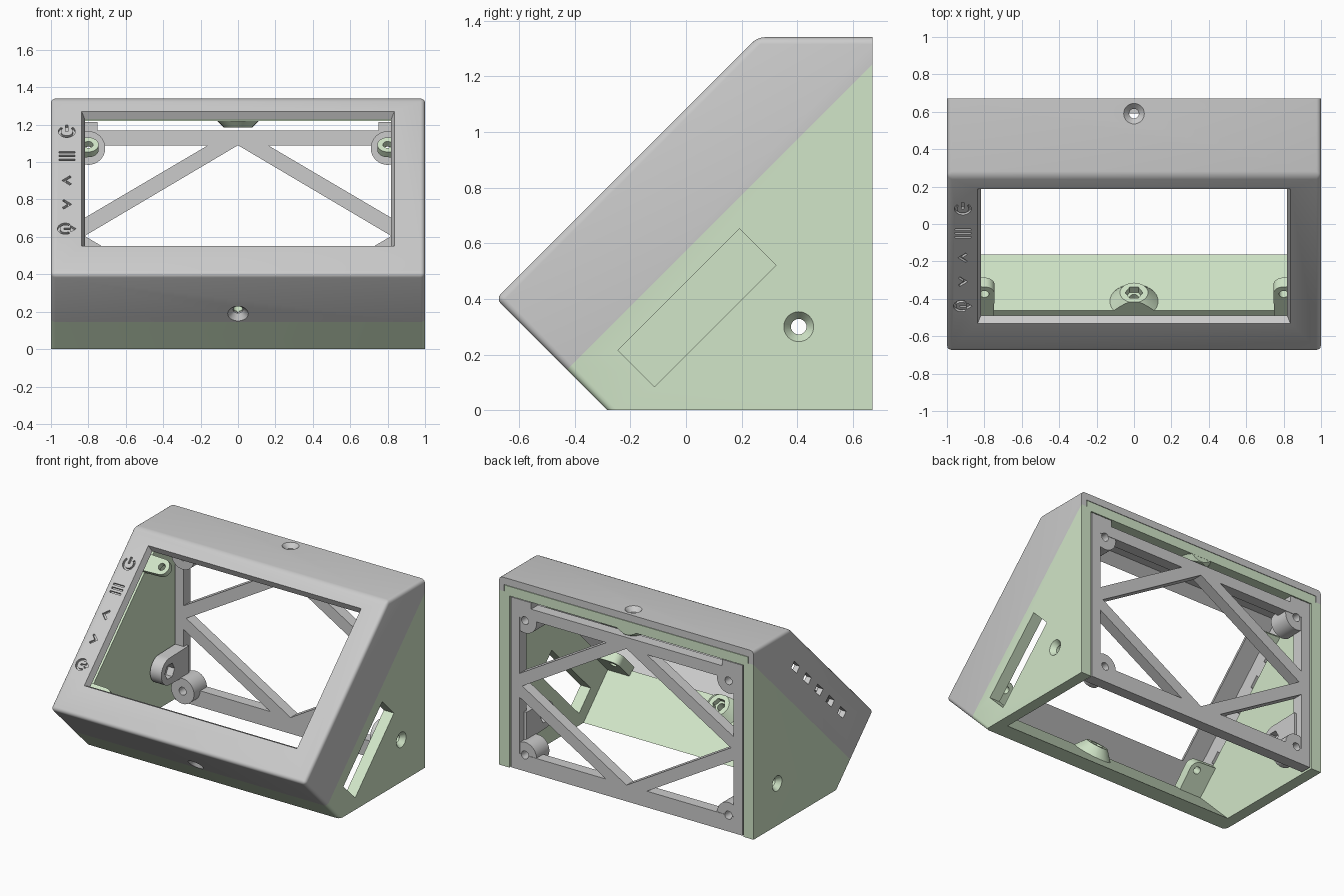
import bpy, bmesh
from math import pi, cos, sin, sqrt
from mathutils import Matrix, Vector

if "Cube" in bpy.data.objects:
    bpy.data.objects.remove(bpy.data.objects["Cube"])

R2 = sqrt(2)
WORLD = Matrix.Identity(4)
TILT = Matrix.Rotation(pi / 4, 4, 'X')          # local (x, s up the face, n out of the face)
BACK = Matrix.Rotation(pi / 2, 4, 'X')          # local (x, z, -y)
SIDE = Matrix(((0, 0, 1, 0), (1, 0, 0, 0), (0, 1, 0, 0), (0, 0, 0, 1)))  # local (y, z, x)


def finish(bm, name, m):
    bmesh.ops.transform(bm, matrix=m, verts=bm.verts)
    bmesh.ops.recalc_face_normals(bm, faces=bm.faces)
    me = bpy.data.meshes.new(name)
    bm.to_mesh(me)
    bm.free()
    ob = bpy.data.objects.new(name, me)
    bpy.context.collection.objects.link(ob)
    return ob


def hull(pts, m=WORLD, name="helper"):
    bm = bmesh.new()
    for p in pts:
        bm.verts.new(p)
    bmesh.ops.convex_hull(bm, input=bm.verts)
    bmesh.ops.dissolve_limit(bm, angle_limit=0.01, verts=bm.verts, edges=bm.edges)
    return finish(bm, name, m)


def box(a, b, m=WORLD):
    return hull([(x, y, z) for x in (a[0], b[0]) for y in (a[1], b[1]) for z in (a[2], b[2])], m)


def ring(c, axis, r, n=32):
    q = Vector(axis).to_track_quat('Z', 'Y')
    return [Vector(c) + q @ Vector((r * cos(2 * pi * i / n), r * sin(2 * pi * i / n), 0)) for i in range(n)]


def cone(p0, p1, r0, r1, n=32, m=WORLD):
    axis = Vector(p1) - Vector(p0)
    return hull(ring(p0, axis, r0, n) + ring(p1, axis, r1, n), m)


def prism(pts, m, d0, d1, name="helper", bevel=0.0):
    bm = bmesh.new()
    f = bm.faces.new([bm.verts.new((p[0], p[1], d0)) for p in pts])
    ext = bmesh.ops.extrude_face_region(bm, geom=[f])['geom']
    for v in ext:
        if isinstance(v, bmesh.types.BMVert):
            v.co.z = d1
    bmesh.ops.recalc_face_normals(bm, faces=bm.faces)
    if bevel:   # leave the open back and bottom rims sharp
        es = [e for e in bm.edges if not (all(v.co.x > 0.66 for v in e.verts)
                                          or all(v.co.y < 0.01 for v in e.verts))]
        bmesh.ops.bevel(bm, geom=es, offset=bevel, segments=4, profile=0.5, affect='EDGES')
    return finish(bm, name, m)


def boolean(a, b, op='DIFFERENCE'):
    mod = a.modifiers.new("b", 'BOOLEAN')
    mod.operation, mod.object, mod.solver = op, b, 'EXACT'
    bpy.context.view_layer.objects.active = a
    bpy.ops.object.modifier_apply(modifier=mod.name)
    bpy.data.objects.remove(b)


def profile(d, n, zt, yb, zb):
    k, c = -0.283 + d * R2, n * R2
    return [(k - zb, zb), ((k - c) / 2, (k + c) / 2), (zt - c, zt), (yb, zt), (yb, zb)]


# grey front bezel
OUTER = profile(0, 0.766, 1.34, 0.67, 0)
bezel = prism(OUTER, SIDE, -1, 1, "front_bezel", 0.025)
boolean(bezel, box((-2, -3, -3), (2, 3, 0.405), TILT))
boolean(bezel, prism(profile(0.04, 0.722, 1.29, 0.8, -0.2), SIDE, -0.96, 0.96))
# window with sloping rim
boolean(bezel, hull([(sx * (0.81 + e), 0.523 + ss * (0.483 + e), n) for sx in (-1, 1) for ss in (-1, 1)
                     for e, n in ((0, 0.70), (0, 0.724), (0.028, 0.77))], TILT))

# green rear body with inner lip
body = prism(OUTER, SIDE, -1, 1, "rear_body", 0.025)
boolean(body, box((-2, -3, 0.405), (2, 3, 3), TILT))
LIP = 0.54
lip = prism(profile(0.043, LIP, 1.287, 0.67, 0), SIDE, -0.957, 0.957)
boolean(body, lip, 'UNION')
boolean(body, prism(profile(0.085, 0.75, 1.22, 0.8, -0.2), SIDE, -0.92, 0.92))

# cable slot in the right wall
boolean(body, box((0.8, -0.02, 0.14), (1.1, 0.597, 0.325), TILT))

# display mounting tabs: flat at the top, braced to the front wall at the bottom
for sx in (-1, 1):
    for s in (0.04, 0.976):
        low = s < 0.5
        edge = [(0.8 + 0.055 * cos(a * pi / 12), s + 0.055 * sin(a * pi / 12)) for a in range(6, 19)]
        edge += [(0.935, s - 0.06), (0.935, s + 0.06)]
        if low:
            edge += [(0.75, -0.125), (0.935, -0.125)]
        pts = [(sx * x, t, n) for x, t in edge for n in (0.50 if low else 0.53, 0.57)]
        boolean(body, hull(pts, TILT), 'UNION')
        boolean(body, cone((sx * 0.8, s, 0.3), (sx * 0.8, s, 0.6), 0.025, 0.025, 20, TILT))

# screw bosses, lower front and top
D = Vector((0, 1, 1)) / R2
F = Vector((0, -0.473, 0.19))
boss = cone(F + D * 0.06, F + D * 0.15, 0.15, 0.075)
boolean(boss, box((-1, -1, LIP), (1, 1, 2), TILT))
boolean(body, boss, 'UNION')
boolean(body, cone(F + D * 0.11, F + D * 0.2, 0.047, 0.047, 6))
boss = cone((0, 0.59, 1.25), (0, 0.59, 1.185), 0.14, 0.075)
boolean(boss, box((-1, 0.669, 0), (1, 1, 2)))
boolean(body, boss, 'UNION')

# screw holes with countersinks
T = Vector((0, 0.59, 1.34))
for p, d in ((F, D), (T, Vector((0, 0, -1)))):
    for ob in (bezel, body):
        boolean(ob, cone(p - d * 0.1, p + d * 0.25, 0.026, 0.026, 24))
    boolean(bezel, cone(p - d * 0.005, p + d * 0.03, 0.06, 0.026))
for sx in (-1, 1):
    boolean(body, cone((sx * 0.85, 0.405, 0.3), (sx * 1.1, 0.405, 0.3), 0.028, 0.028, 24))
    boolean(body, cone((sx * 1.003, 0.405, 0.3), (sx * 0.965, 0.405, 0.3), 0.056, 0.028))

# button slots in the left wall
ICONS = [0.88, 0.695, 0.51, 0.33, 0.145]
for s in ICONS:
    boolean(bezel, box((-1.1, s - 0.042, 0.575), (-0.9, s + 0.042, 0.625), TILT))


# engraved control symbols
def engrave(pts, s):
    boolean(bezel, prism([(x - 0.915, s + t) for x, t in pts], TILT, 0.75, 0.8))


def slot(x0, x1, t0, t1, s):
    engrave([(x0, t0), (x1, t0), (x1, t1), (x0, t1)], s)


def arc(r, a0, a1, s, w=0.013, dx=0):
    an = [a0 + (a1 - a0) * i / 20 for i in range(21)]
    engrave([(dx + q * cos(a), q * sin(a)) for q, seq in ((r, an), (r - w, an[::-1])) for a in seq], s)


arc(0.045, 0.75 * pi, 2.25 * pi, ICONS[0])
slot(-0.007, 0.007, 0, 0.047, ICONS[0])
for e in (-0.028, 0, 0.028):
    slot(-0.043, 0.043, e - 0.006, e + 0.006, ICONS[1])
for s, k in ((ICONS[2], 1), (ICONS[3], -1)):
    engrave([(k * x, t) for x, t in ((-0.026, 0), (0.016, 0.036), (0.024, 0.025), (-0.004, 0),
                                     (0.024, -0.025), (0.016, -0.036))], s)
arc(0.042, 0.3 * pi, 1.7 * pi, ICONS[4], dx=-0.008)
engrave([(-0.014, 0.006), (0.02, 0.006), (0.02, 0.024), (0.05, 0), (0.02, -0.024),
         (0.02, -0.006), (-0.014, -0.006)], ICONS[4])

# grey back plate with diamond bracing
outline = [(-0.91, 0.005), (0.91, 0.005), (0.91, 1.215), (0.75, 1.215), (0.75, 1.17),
           (-0.75, 1.17), (-0.75, 1.215), (-0.91, 1.215)]
plate = prism(outline, BACK, -0.668, -0.59, "back_plate")
boolean(plate, prism([(0, 1.09), (0.82, 0.605), (0, 0.12), (-0.82, 0.605)], BACK, -0.8, -0.4))
for sx in (-1, 1):
    for sz in (-1, 1):
        tri = [(sx * x, 0.605 + sz * z) for x, z in ((0.16, 0.485), (0.84, 0.085), (0.84, 0.485))]
        boolean(plate, prism(tri, BACK, -0.8, -0.4))
for sx in (-1, 1):
    # corner screw posts
    for z in (0.12, 1.075):
        boolean(plate, cone((sx * 0.8, 0.665, z), (sx * 0.8, 0.52, z), 0.09, 0.09), 'UNION')
        boolean(plate, cone((sx * 0.8, 0.8, z), (sx * 0.8, 0.4, z), 0.028, 0.028, 24))
    # side nut tabs
    pts = [p for x in (0.82, 0.908) for p in ring((sx * x, 0.405, 0.3), (1, 0, 0), 0.095)]
    pts += [(sx * x, 0.62, z) for x in (0.82, 0.908) for z in (0.2, 0.4)]
    boolean(plate, hull(pts), 'UNION')
    boolean(plate, cone((sx * 0.7, 0.405, 0.3), (sx * 1.0, 0.405, 0.3), 0.028, 0.028, 24))
    boolean(plate, cone((sx * 0.78, 0.405, 0.3), (sx * 0.87, 0.405, 0.3), 0.055, 0.055, 6))

# colour and shading
green = bpy.data.materials.new("pale_green")
green.diffuse_color = (0.64, 0.79, 0.58, 1)
green.use_nodes = True
green.node_tree.nodes["Principled BSDF"].inputs["Base Color"].default_value = green.diffuse_color
body.data.materials.clear()
body.data.materials.append(green)
for ob in (bezel, body, plate):
    for p in ob.data.polygons:
        p.material_index = 0
    bpy.ops.object.select_all(action='DESELECT')
    ob.select_set(True)
    bpy.context.view_layer.objects.active = ob
    bpy.ops.object.shade_smooth_by_angle(angle=pi / 6)
